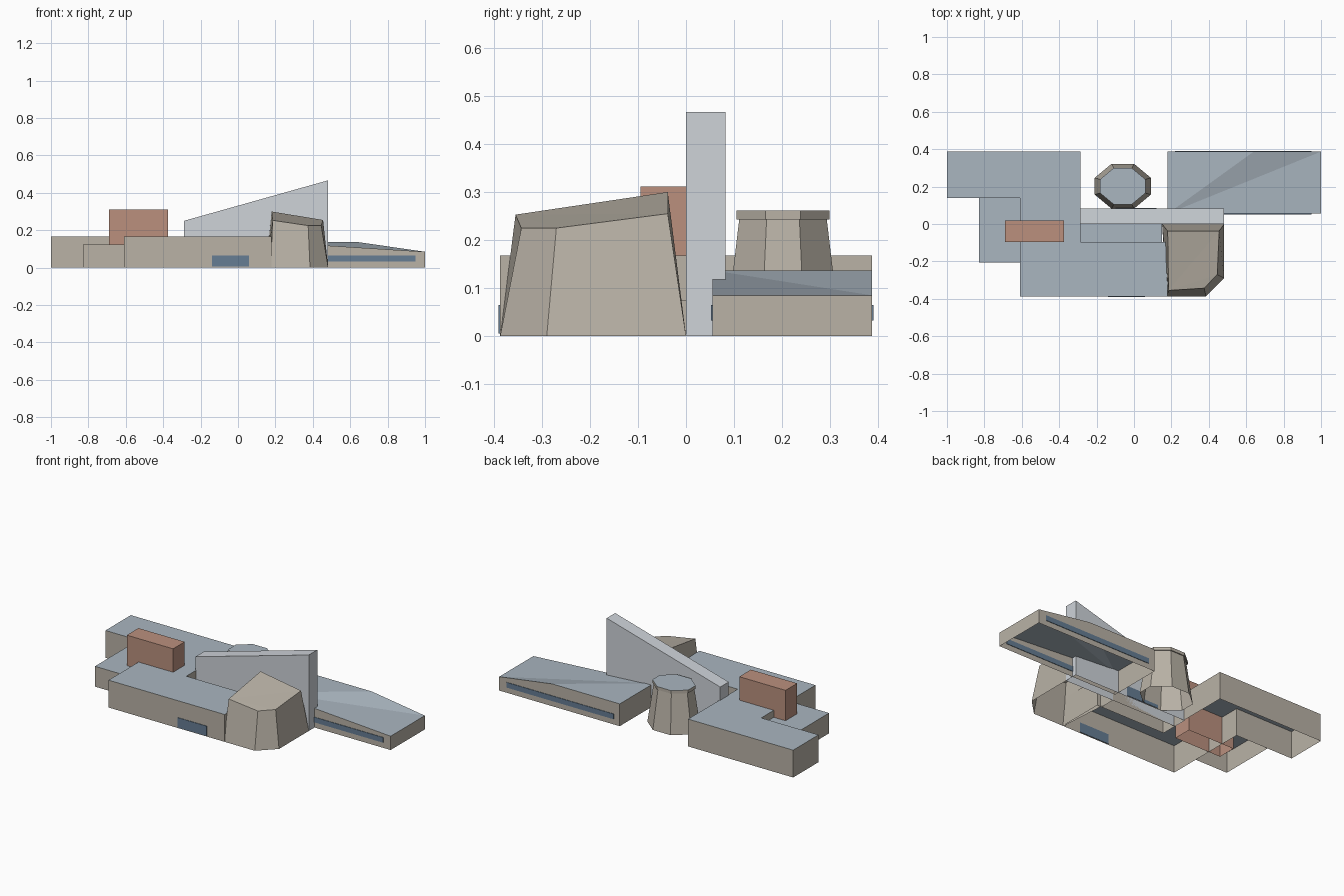
import bpy
import bmesh

cube = bpy.data.objects.get("Cube")
if cube:
    bpy.data.objects.remove(cube, do_unlink=True)


def material(name, r, g, b):
    # Colours are given as display values and stored as linear ones
    colour = [(c / 255) ** 2.2 for c in (r, g, b)] + [1.0]
    mat = bpy.data.materials.new(name)
    mat.use_nodes = True
    mat.diffuse_color = colour
    mat.node_tree.nodes["Principled BSDF"].inputs["Base Color"].default_value = colour
    return mat


stone = material("beige_stone", 184, 177, 165)
roof = material("blue_grey_roof", 168, 180, 190)
metal = material("pale_grey", 205, 210, 216)
clay = material("terracotta", 185, 143, 125)
glass = material("window_blue", 102, 124, 146)


def shell(name, base, top, side_mat, top_mat=None, fan=False, z0=0.0, closed=False):
    """Join a counter-clockwise base outline to a top outline of (x, y, z) points."""
    bm = bmesh.new()
    low = [bm.verts.new((x, y, z0)) for x, y in base]
    high = [bm.verts.new(p) for p in top]
    n = len(base)
    for i in range(n):
        j = (i + 1) % n
        bm.faces.new((low[i], low[j], high[j], high[i]))
    if fan:
        caps = [bm.faces.new((high[0], high[i], high[i + 1])) for i in range(1, n - 1)]
    else:
        caps = [bm.faces.new(high)]
    for face in caps:
        face.material_index = 1 if top_mat else 0
    if closed:
        bm.faces.new(low[::-1])
    mesh = bpy.data.meshes.new(name)
    bm.to_mesh(mesh)
    bm.free()
    mesh.materials.append(side_mat)
    if top_mat:
        mesh.materials.append(top_mat)
    obj = bpy.data.objects.new(name, mesh)
    bpy.context.collection.objects.link(obj)
    return obj


def rect(x0, x1, y0, y1):
    return [(x0, y0), (x1, y0), (x1, y1), (x0, y1)]


def block(name, outline, height, side_mat, top_mat=None, **kw):
    return shell(name, outline, [(x, y, height) for x, y in outline], side_mat, top_mat, **kw)


def window(name, x0, x1, y, z0, z1):
    block(name, rect(x0, x1, y - 0.003, y + 0.003), z1, glass, z0=z0, closed=True)


# Main building, stepped in plan, with its lower annexes
block("main_building",
      [(-1, 0.14), (-0.61, 0.14), (-0.61, -0.387), (0.18, -0.387),
       (0.18, -0.095), (-0.285, -0.095), (-0.285, 0.387), (-1, 0.387)],
      0.168, stone, roof)
block("side_annex", rect(-0.83, -0.61, -0.205, 0.14), 0.125, stone, roof)
block("low_link", rect(-0.29, 0.15, -0.095, 0), 0.075, stone, roof)

# Terracotta roof box
block("roof_box", rect(-0.69, -0.375, -0.095, 0.018), 0.312, clay)

# Tall sloping fin wall
fin = rect(-0.29, 0.482, 0, 0.082)
shell("fin_wall", fin,
      [(x, y, 0.25 if x < 0 else 0.467) for x, y in fin], metal)

# Tapered corner bastion with a tilted top
shell("bastion",
      [(0.175, -0.387), (0.385, -0.387), (0.482, -0.29), (0.482, 0), (0.15, 0)],
      [(0.185, -0.355, 0.253), (0.375, -0.343, 0.225), (0.445, -0.27, 0.225),
       (0.455, -0.038, 0.255), (0.18, -0.038, 0.30)], stone, fan=True)

# Long wing whose roof folds down towards the end
wing = [(0.18, 0.055), (1, 0.055), (1, 0.387), (0.64, 0.387), (0.18, 0.387)]
shell("wing", wing,
      [(x, y, 0.085 if x == 1 else 0.137) for x, y in wing], stone, roof, fan=True)


# Eight-sided tower with a flat cap
def octagon(scale):
    quarter = [(0.15, 0.045), (0.06, 0.12)]
    points = []
    for sx, sy in ((1, 1), (-1, 1), (-1, -1), (1, -1)):
        part = quarter if sx == sy else quarter[::-1]
        points += [(-0.06 + sx * scale * x, 0.202 + sy * scale * y) for x, y in part]
    return points


shell("tower", octagon(1), [(x, y, 0.243) for x, y in octagon(0.76)], stone)
block("tower_cap", octagon(0.81), 0.262, stone, roof, z0=0.243, closed=True)

# Window strips
window("front_window", -0.14, 0.06, -0.387, 0.005, 0.065)
window("rear_window", -0.10, 0.12, 0.082, 0.005, 0.065)
for label, y in (("front", 0.055), ("back", 0.387)):
    window("wing_window_" + label, 0.22, 0.95, y, 0.033, 0.065)
